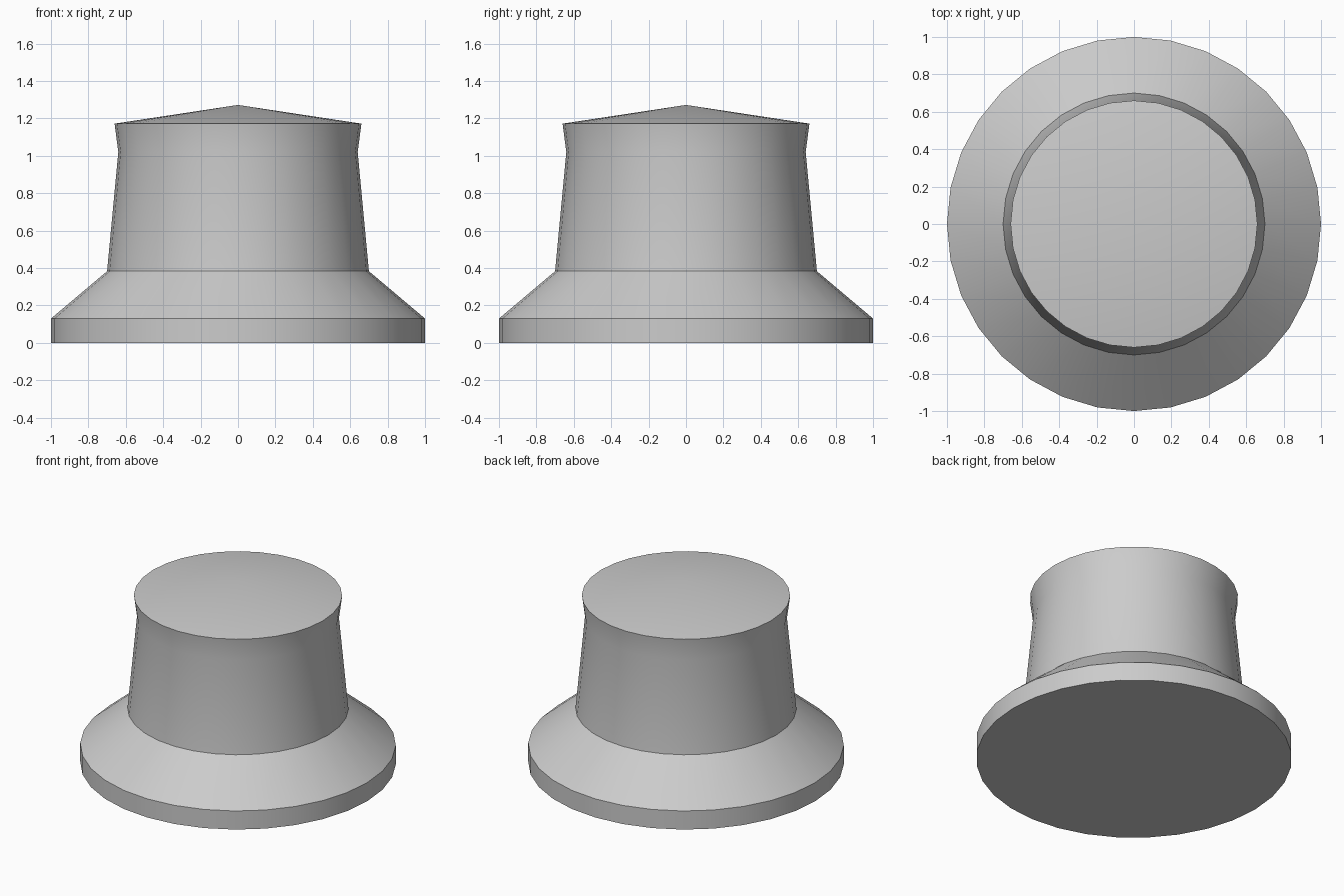
import bpy
import bmesh
import math

cube = bpy.data.objects.get("Cube")
if cube:
    bpy.data.objects.remove(cube, do_unlink=True)

SIDES = 32

# Single grey material
grey = bpy.data.materials.new("light grey")
grey.use_nodes = True
colour = (0.6, 0.6, 0.6, 1.0)
grey.diffuse_color = colour
grey.node_tree.nodes["Principled BSDF"].inputs["Base Color"].default_value = colour


def lathe(name, profile, apex):
    """Turn (radius, z) rings into a closed solid with a flat base and a pointed cap."""
    bm = bmesh.new()
    rings = []
    for radius, z in profile:
        angles = [math.tau * i / SIDES for i in range(SIDES)]
        rings.append([bm.verts.new((radius * math.cos(a), radius * math.sin(a), z))
                      for a in angles])
    for low, high in zip(rings, rings[1:]):
        for i in range(SIDES):
            j = (i + 1) % SIDES
            bm.faces.new((low[i], low[j], high[j], high[i]))
    bm.faces.new(list(reversed(rings[0])))
    tip = bm.verts.new((0, 0, apex))
    for i in range(SIDES):
        bm.faces.new((rings[-1][i], rings[-1][(i + 1) % SIDES], tip))
    mesh = bpy.data.meshes.new(name)
    bm.to_mesh(mesh)
    bm.free()
    mesh.materials.append(grey)
    obj = bpy.data.objects.new(name, mesh)
    bpy.context.collection.objects.link(obj)
    return obj


# Knob: flange, sloped skirt, tapered grip with flared lip, shallow conical top
knob = lathe("knob", [(1, 0), (1, 0.13), (0.7, 0.383), (0.64, 1.02), (0.66, 1.172)], 1.272)

bpy.ops.object.select_all(action="DESELECT")
knob.select_set(True)
bpy.context.view_layer.objects.active = knob
bpy.ops.object.shade_smooth_by_angle(angle=math.radians(30))
